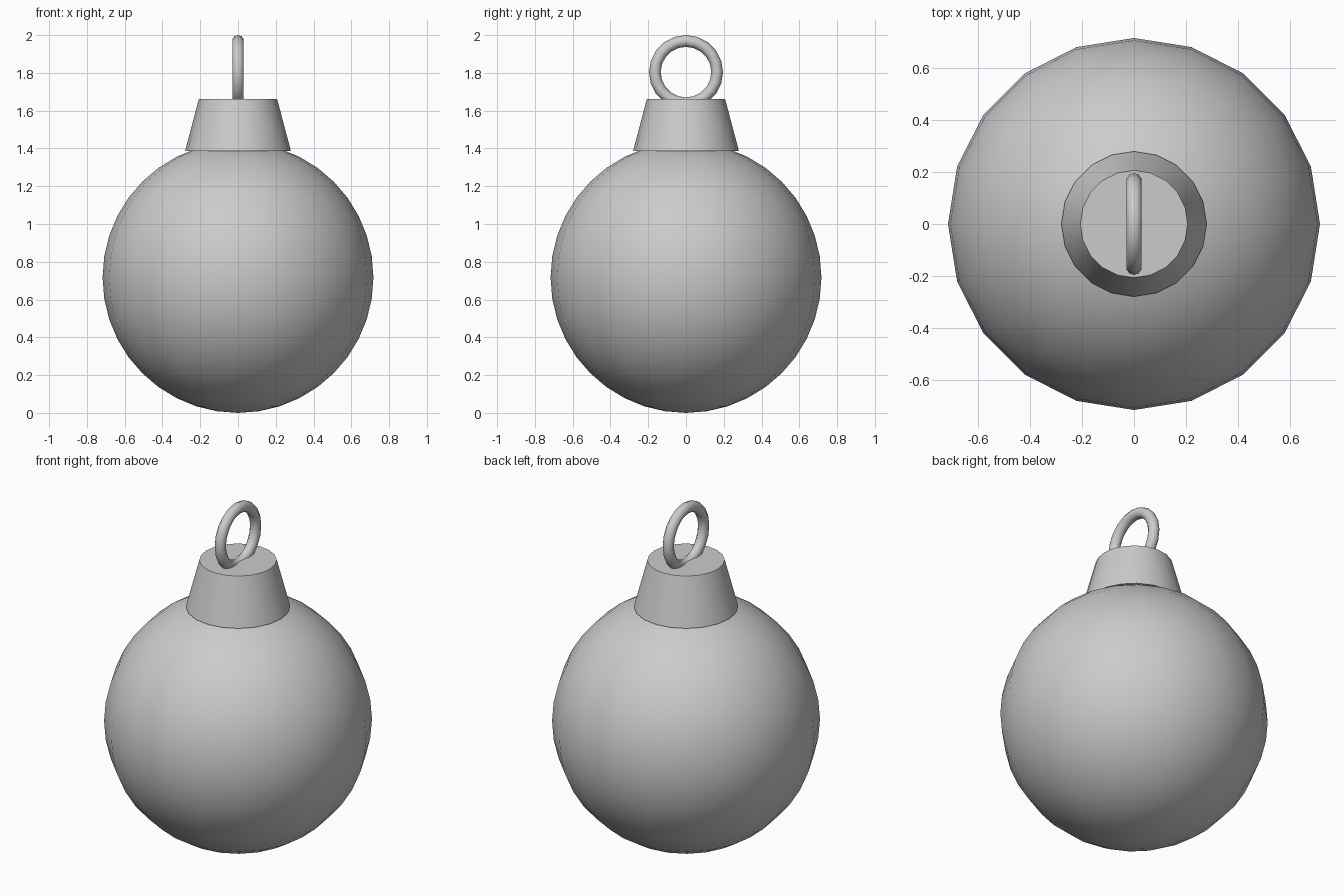
import bpy
import math

if "Cube" in bpy.data.objects:
    bpy.data.objects.remove(bpy.data.objects["Cube"])

BALL_R = 0.717


def finish(name, angle):
    obj = bpy.context.object
    obj.name = name
    bpy.ops.object.shade_smooth_by_angle(angle=math.radians(angle))
    return obj


# Round ball body
bpy.ops.mesh.primitive_uv_sphere_add(segments=20, ring_count=20, radius=BALL_R,
                                     location=(0, 0, BALL_R))
finish("ball", 60)

# Tapered cap, 20 sides, smooth around with sharp rims
bpy.ops.mesh.primitive_cone_add(vertices=20, radius1=0.28, radius2=0.207,
                                depth=0.275, location=(0, 0, 1.3875 + 0.1375))
finish("cap", 40)

# Hanging ring standing in the YZ plane, sunk slightly into the cap
bpy.ops.mesh.primitive_torus_add(major_segments=20, minor_segments=10,
                                 major_radius=0.165, minor_radius=0.031,
                                 location=(0, 0, 1.804),
                                 rotation=(0, math.pi / 2, 0))
finish("hanging_ring", 60)
